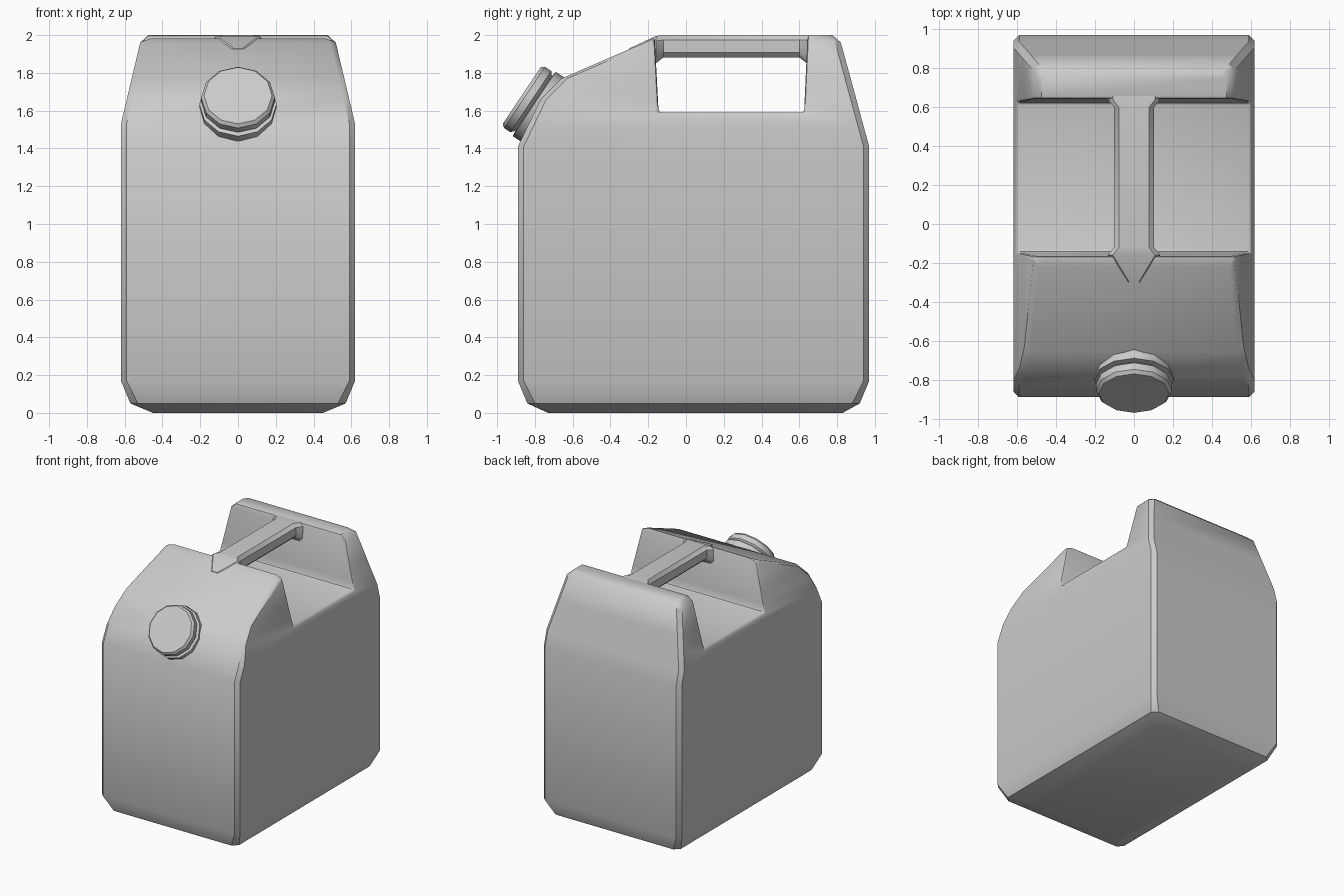
import bpy, bmesh, math
from mathutils import Vector

if "Cube" in bpy.data.objects:
    bpy.data.objects.remove(bpy.data.objects["Cube"])


def make(name, rings):
    """Skin a list of equal-length closed rings and cap both ends."""
    bm = bmesh.new()
    loops = [[bm.verts.new(p) for p in ring] for ring in rings]
    n = len(loops[0])
    for a, b in zip(loops, loops[1:]):
        for i in range(n):
            j = (i + 1) % n
            bm.faces.new((a[i], a[j], b[j], b[i]))
    bm.faces.new(loops[0])
    bm.faces.new(loops[-1])
    bmesh.ops.recalc_face_normals(bm, faces=bm.faces)
    me = bpy.data.meshes.new(name)
    bm.to_mesh(me)
    bm.free()
    ob = bpy.data.objects.new(name, me)
    bpy.context.collection.objects.link(ob)
    return ob


def octagon(u0, u1, v0, v1, c):
    """Rectangle with chamfered corners."""
    return [(u0 + c, v0), (u1 - c, v0), (u1, v0 + c), (u1, v1 - c),
            (u1 - c, v1), (u0 + c, v1), (u0, v1 - c), (u0, v0 + c)]


def activate(ob):
    bpy.ops.object.select_all(action='DESELECT')
    ob.select_set(True)
    bpy.context.view_layer.objects.active = ob


# Container body: z, half width, front y, back y, corner chamfer
levels = [(0.0, 0.45, -0.73, 0.83, 0.04), (0.05, 0.57, -0.84, 0.92, 0.04),
          (0.17, 0.62, -0.89, 0.97, 0.03), (1.41, 0.62, -0.89, 0.97, 0.03),
          (1.53, 0.62, -0.832, 0.937, 0.03), (1.66, 0.589, -0.77, 0.902, 0.03),
          (1.77, 0.563, -0.66, 0.872, 0.03), (1.96, 0.518, -0.22, 0.82, 0.03),
          (2.0, 0.475, -0.145, 0.775, 0.03)]
body = make("container_body", [[(x, y, z) for x, y in octagon(-w, w, y0, y1, c)]
                               for z, w, y0, y1, c in levels])

# Recess under the handle
slot = [(-0.145, 1.59), (0.625, 1.59), (0.653, 2.2), (-0.177, 2.2)]
cutter = make("recess_cutter", [[(x, y, z) for y, z in slot] for x in (-1, 1)])
cutter.hide_render = True
cutter.hide_set(True)

activate(body)
cut = body.modifiers.new("recess", 'BOOLEAN')
cut.operation = 'DIFFERENCE'
cut.solver = 'EXACT'
cut.object = cutter
bpy.ops.object.modifier_apply(modifier="recess")
bev = body.modifiers.new("soft_rim", 'BEVEL')
bev.width = 0.016
bev.segments = 2
bev.limit_method = 'ANGLE'
bev.angle_limit = math.radians(60)
bpy.ops.object.modifier_apply(modifier="soft_rim")

# Handle bar, flared where it meets the body: y, half width, bottom, top
stations = [(-0.30, 0.05, 1.84, 1.93), (-0.16, 0.135, 1.85, 1.995),
            (-0.12, 0.103, 1.882, 2.0), (0.60, 0.103, 1.882, 2.0),
            (0.64, 0.135, 1.85, 2.0), (0.70, 0.135, 1.85, 1.995)]
handle = make("handle", [[(x, y, z) for x, z in octagon(-w, w, b, t, 0.026)]
                         for y, w, b, t in stations])

# Spout collar and screw cap, turned about the tilted spout axis
centre = Vector((0, -0.87, 1.68))
axis = Vector((0, -0.83, 0.555)).normalized()
up = Vector((0, -axis.z, axis.y)) * -1


def turned(name, profile):
    rings = []
    for r, t in profile:
        angles = [math.tau * i / 12 for i in range(12)]
        rings.append([centre + axis * t + up * (r * math.cos(a))
                      + Vector((r * math.sin(a), 0, 0)) for a in angles])
    return make(name, rings)


cap = turned("screw_cap", [(0.17, -0.08), (0.195, -0.058), (0.195, -0.018), (0.18, 0.0)])
collar = turned("spout_collar", [(0.205, -0.22), (0.205, -0.08), (0.165, -0.075),
                                 (0.165, -0.055)])

for ob, angle in ((body, 35), (handle, 35), (cap, 35), (collar, 35)):
    activate(ob)
    bpy.ops.object.shade_smooth_by_angle(angle=math.radians(angle))
